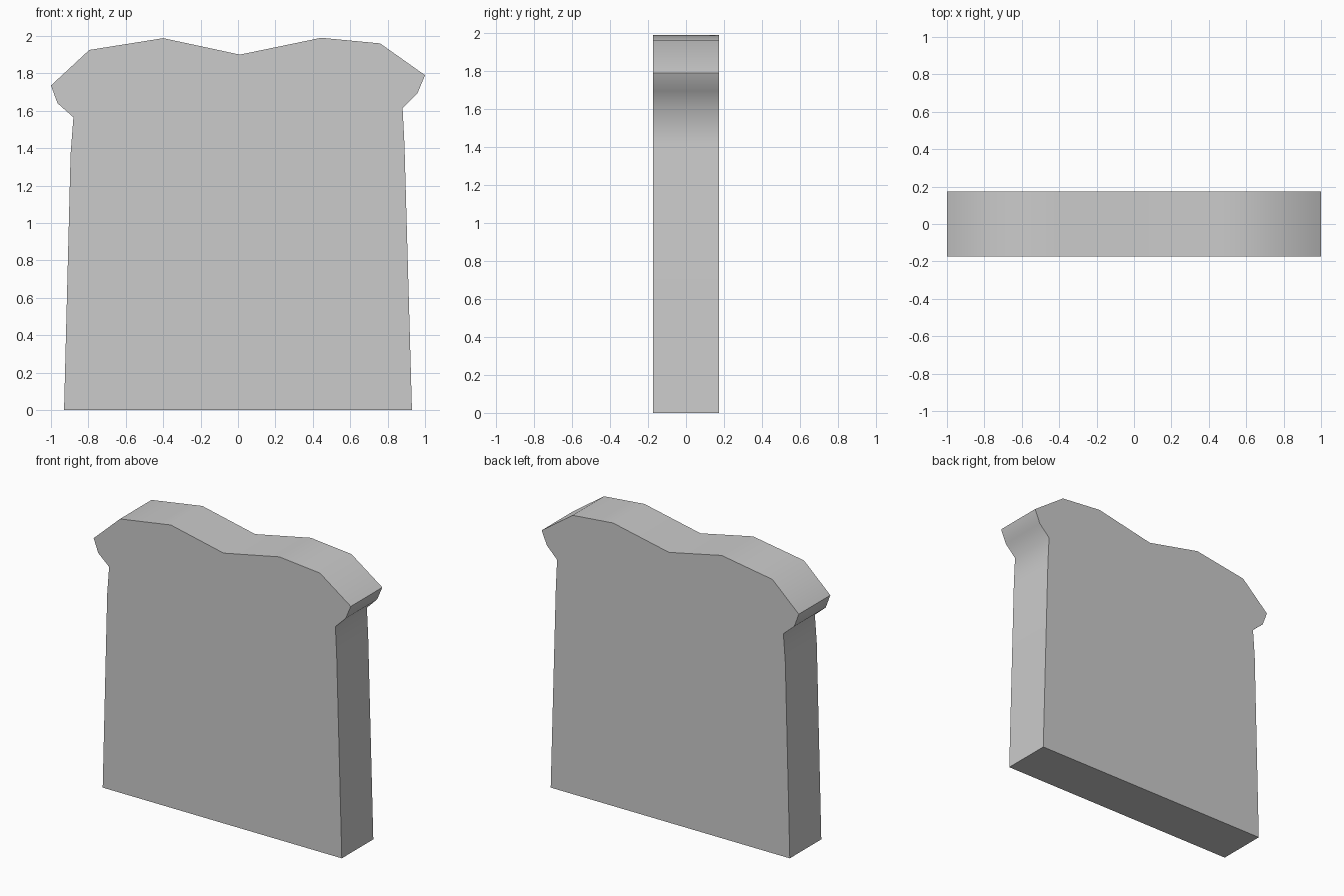
import bpy
import bmesh
from math import radians

if "Cube" in bpy.data.objects:
    bpy.data.objects.remove(bpy.data.objects["Cube"])

HALF_DEPTH = 0.175

# Slice outline in x, z: base, right side, wavy crown, left side
outline = [
    (-0.93, 0.0), (0.93, 0.0),
    (0.89, 1.42), (0.88, 1.615), (0.96, 1.695), (1.0, 1.79),
    (0.76, 1.96), (0.445, 1.99), (0.01, 1.90), (-0.40, 1.988), (-0.795, 1.925),
    (-1.0, 1.735), (-0.965, 1.64), (-0.88, 1.565), (-0.895, 1.37),
]

# Front face, extruded to the back
bm = bmesh.new()
front = bm.faces.new([bm.verts.new((x, -HALF_DEPTH, z)) for x, z in outline])
extruded = bmesh.ops.extrude_face_region(bm, geom=[front], use_keep_orig=True)
back_verts = [g for g in extruded["geom"] if isinstance(g, bmesh.types.BMVert)]
bmesh.ops.translate(bm, verts=back_verts, vec=(0, 2 * HALF_DEPTH, 0))
bmesh.ops.recalc_face_normals(bm, faces=bm.faces)

mesh = bpy.data.meshes.new("bread_slice")
bm.to_mesh(mesh)
bm.free()
bread = bpy.data.objects.new("bread_slice", mesh)
bpy.context.collection.objects.link(bread)

# Soft crust, crisp rims and shoulder corners
bpy.context.view_layer.objects.active = bread
bread.select_set(True)
bpy.ops.object.shade_smooth_by_angle(angle=radians(55))
